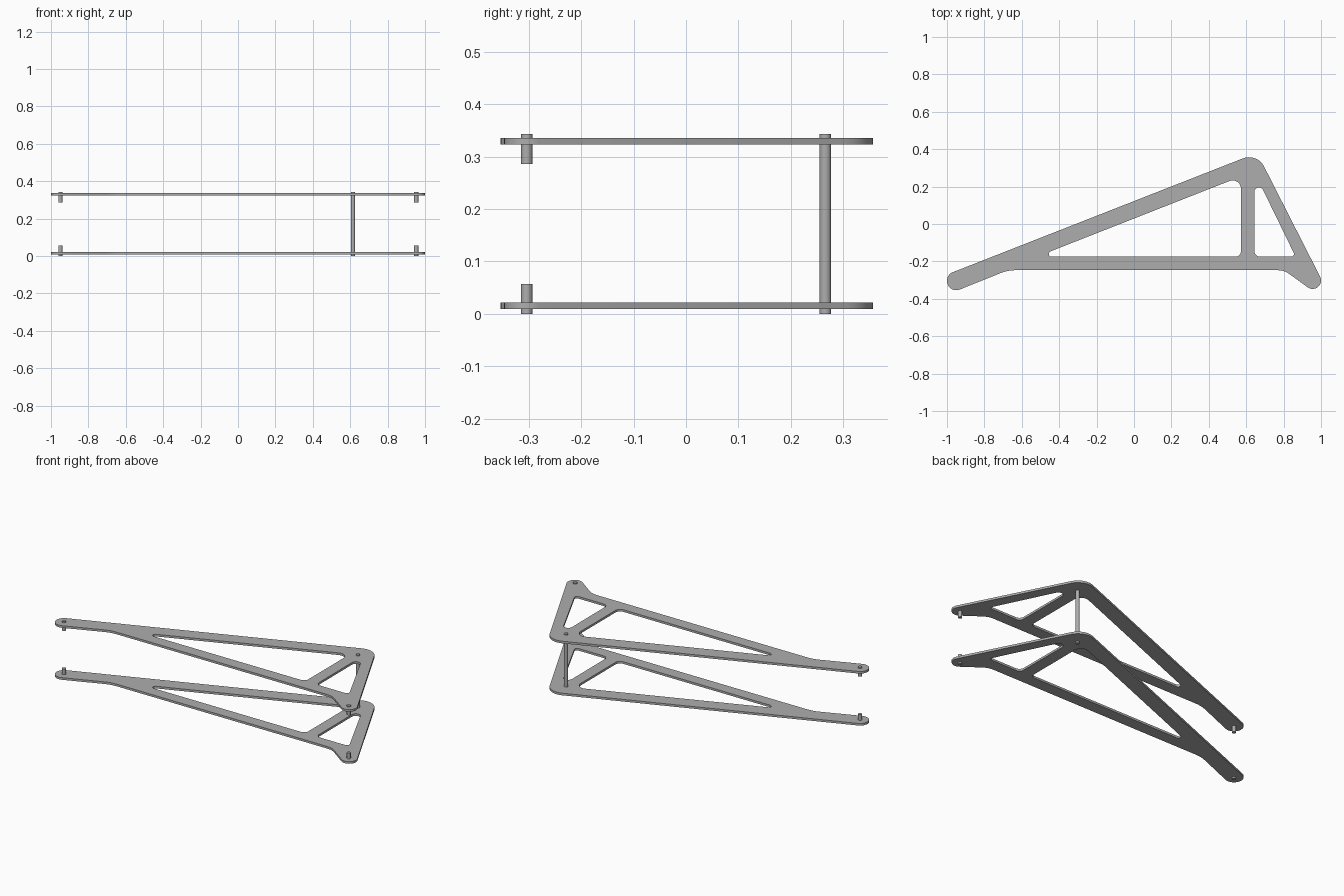
import bpy, bmesh, math
from mathutils import Vector

if "Cube" in bpy.data.objects:
    bpy.data.objects.remove(bpy.data.objects["Cube"], do_unlink=True)

grey = bpy.data.materials.new("satin_grey")
colour = (0.42, 0.42, 0.42, 1)
grey.diffuse_color = colour
grey.use_nodes = True
grey.node_tree.nodes["Principled BSDF"].inputs["Base Color"].default_value = colour


def belt(circles):
    """Outline wrapped anticlockwise round circles (x, y, r); negative r is a concave fillet."""
    count = len(circles)
    normals = []
    for i, (x, y, r) in enumerate(circles):
        x2, y2, r2 = circles[(i + 1) % count]
        d = Vector((x2 - x, y2 - y))
        normals.append(math.atan2(d.y, d.x) - math.acos((r - r2) / d.length))
    points = []
    for i, (x, y, r) in enumerate(circles):
        start, end = normals[i - 1], normals[i]
        sweep = (end - start) % math.tau if r > 0 else -((start - end) % math.tau)
        steps = max(4, math.ceil(abs(sweep) / 0.17))
        for k in range(steps + 1):
            a = start + sweep * k / steps
            points.append((x + r * math.cos(a), y + r * math.sin(a)))
    return points


def finish(obj):
    obj.data.materials.clear()
    obj.data.materials.append(grey)
    bpy.ops.object.select_all(action="DESELECT")
    obj.select_set(True)
    bpy.context.view_layer.objects.active = obj
    bpy.ops.object.shade_smooth_by_angle(angle=math.radians(30))


def plate(name, loops, z, thickness):
    curve = bpy.data.curves.new(name + "_profile", "CURVE")
    curve.dimensions = "2D"
    curve.fill_mode = "BOTH"
    curve.extrude = thickness / 2
    for loop in loops:
        spline = curve.splines.new("POLY")
        spline.points.add(len(loop) - 1)
        for point, (x, y) in zip(spline.points, loop):
            point.co = (x, y, 0, 1)
        spline.use_cyclic_u = True
    helper = bpy.data.objects.new(name + "_helper", curve)
    bpy.context.collection.objects.link(helper)
    graph = bpy.context.evaluated_depsgraph_get()
    mesh = bpy.data.meshes.new_from_object(helper.evaluated_get(graph))
    bpy.data.objects.remove(helper, do_unlink=True)
    bm = bmesh.new()
    bm.from_mesh(mesh)
    bmesh.ops.remove_doubles(bm, verts=bm.verts, dist=1e-5)
    bmesh.ops.recalc_face_normals(bm, faces=bm.faces)
    bm.to_mesh(mesh)
    bm.free()
    obj = bpy.data.objects.new(name, mesh)
    obj.location.z = z
    bpy.context.collection.objects.link(obj)
    finish(obj)


def pin(name, x, y, low, high, radius=0.011):
    bpy.ops.mesh.primitive_cylinder_add(vertices=24, radius=radius, depth=high - low,
                                        location=(x, y, (low + high) / 2))
    obj = bpy.context.object
    obj.name = name
    finish(obj)


# Plate outline and its two triangular openings
outline = belt([(-0.95, -0.304, 0.05), (-0.636, -0.447, -0.2), (0.77, -0.347, -0.1),
                (0.955, -0.302, 0.045), (0.615, 0.267, 0.09)])
long_opening = belt([(-0.44, -0.16, 0.015), (0.542, -0.145, 0.03), (0.527, 0.188, 0.045)])
short_opening = belt([(0.674, -0.145, 0.03), (0.84, -0.16, 0.015), (0.668, 0.17, 0.025)])

# Two matching side plates
HEIGHT = 0.343
for name, z in (("lower_plate", 0.0155), ("upper_plate", HEIGHT - 0.0135)):
    plate(name, [outline, long_opening, short_opening], z, 0.013)

# Short pins at the tips, pointing inwards, and the long spacer rod
for side, x in (("right", -0.95), ("left", 0.953)):
    pin(side + "_lower_pin", x, -0.304, 0, 0.057)
    pin(side + "_upper_pin", x, -0.304, HEIGHT - 0.057, HEIGHT)
pin("spacer_rod", 0.615, 0.266, 0, HEIGHT)
